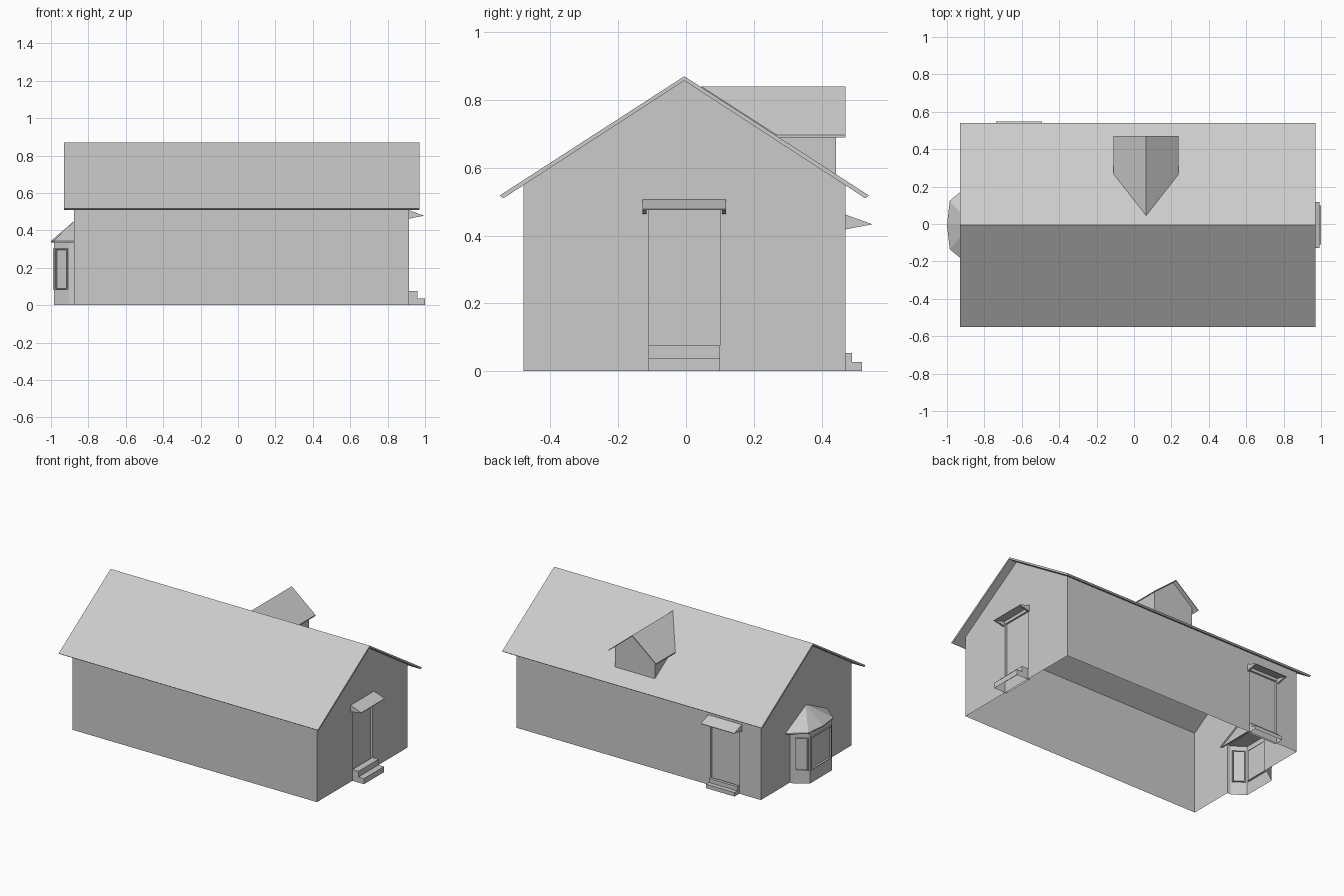
import bpy, bmesh
from math import pi
from mathutils import Matrix

if "Cube" in bpy.data.objects:
    bpy.data.objects.remove(bpy.data.objects["Cube"])


def make(name, verts, faces, mat=None):
    me = bpy.data.meshes.new(name)
    me.from_pydata(verts, [], faces)
    if mat:
        me.transform(mat)
    me.update()
    ob = bpy.data.objects.new(name, me)
    bpy.context.collection.objects.link(ob)
    return ob


def prism(name, pts, axis, a, b, mat=None, closed=True):
    """Sweep a profile along x or y from a to b; closed=False leaves the last side open."""
    n = len(pts)
    put = (lambda p, t: (t, p[0], p[1])) if axis == 'x' else (lambda p, t: (p[0], t, p[1]))
    verts = [put(p, t) for t in (a, b) for p in pts]
    faces = [(i, (i + 1) % n, (i + 1) % n + n, i + n) for i in range(n if closed else n - 1)]
    faces += [tuple(range(n))[::-1], tuple(range(n, 2 * n))]
    ob = make(name, verts, faces, mat)
    if closed:
        bm = bmesh.new()
        bm.from_mesh(ob.data)
        bmesh.ops.recalc_face_normals(bm, faces=bm.faces)
        bm.to_mesh(ob.data)
        bm.free()
    return ob


def wall(name, pts):
    return make(name, pts, [tuple(range(len(pts)))])


# Main dimensions
XL, XR, YF, YB, YC = -0.878, 0.915, -0.48, 0.47, -0.005
EAVE, APEX = 0.553, 0.86


# Walls: single-skin shell, open underneath, with openings for doors and bay
def gable(x, y0, y1, h):
    pts = [(YF, 0), (y0, 0), (y0, h), (y1, h), (y1, 0), (YB, 0), (YB, EAVE), (YC, APEX), (YF, EAVE)]
    return [(x, y, z) for y, z in pts]


wall("right_gable_wall", gable(XR, -0.11, 0.10, 0.475))
wall("left_gable_wall", gable(XL, -0.175, 0.165, 0.33)[::-1])
wall("front_wall", [(XL, YF, 0), (XR, YF, 0), (XR, YF, EAVE), (XL, YF, EAVE)])
wall("back_wall", [(x, YB, z) for x, z in [
    (XR, 0), (-0.51, 0), (-0.51, 0.43), (-0.72, 0.43), (-0.72, 0), (XL, 0), (XL, EAVE), (XR, EAVE)]])

# Main roof: thin folded slab
prism("main_roof", [(YC, 0.87), (YC + 0.545, 0.518), (YC + 0.534, 0.51), (YC, 0.857),
                    (YC - 0.534, 0.51), (YC - 0.545, 0.518)], 'x', -0.93, 0.97)


# Entrances: local x points out of the wall, local y runs along it
def entry(name, mat, h, half, steps, depth):
    r = 0.012
    make(name + "_door",
         [(x, y, z) for x in (0, -r) for y, z in ((-half, 0), (half, 0), (half, h), (-half, h))],
         [(4, 5, 6, 7), (0, 4, 7, 3), (5, 1, 2, 6), (7, 6, 2, 3)], mat)
    d1, h2, d2, h1 = steps
    # Hollow steps
    n = 6
    prof = [(0, 0), (0, h2), (d1, h2), (d1, h1), (d2, h1), (d2, 0)]
    prism(name + "_steps", prof, 'y', -half, half, mat, closed=False)
    # Sloping hood on two small brackets
    w = half + 0.018
    prism(name + "_hood", [(0, h + 0.032), (depth, h + 0.004), (depth, h), (0, h + 0.02)],
          'y', -w, w, mat)
    for s, side in ((-1, "a"), (1, "b")):
        a, b = sorted((s * w, s * (w - 0.012)))
        prism(name + "_bracket_" + side,
              [(0, h + 0.024), (depth * 0.95, h + 0.002), (0, h - 0.012)], 'y', a, b, mat)


entry("side_entry", Matrix.Translation((XR, -0.005, 0)), 0.475, 0.105,
      (0.045, 0.075, 0.085, 0.037), 0.078)
entry("back_entry", Matrix.Translation((-0.615, YB, 0)) @ Matrix.Rotation(pi / 2, 4, 'Z'),
      0.43, 0.105, (0.02, 0.053, 0.05, 0.026), 0.078)

# Bay window: panels with framed, recessed panes
plan = [(XL, 0.167), (-0.903, 0.165), (-0.985, 0.11), (-0.985, -0.12), (-0.903, -0.175), (XL, -0.177)]
levels = [0, 0.075, 0.312, 0.342]
n = len(plan)
verts = [(x, y, z) for z in levels for x, y in plan]
faces = [(k * n + i, k * n + i + 1, (k + 1) * n + i + 1, (k + 1) * n + i)
         for k in range(3) for i in range(n - 1)]
bay = make("bay_window", verts, faces)
bm = bmesh.new()
bm.from_mesh(bay.data)
bm.faces.ensure_lookup_table()
panes = [bm.faces[(n - 1) + i] for i in (1, 2, 3)]
bmesh.ops.inset_individual(bm, faces=panes, thickness=0.012, depth=0)
bmesh.ops.inset_individual(bm, faces=panes, thickness=0.003, depth=0.005)
bmesh.ops.inset_individual(bm, faces=panes, thickness=0.007, depth=0)
bmesh.ops.inset_individual(bm, faces=panes, thickness=0.001, depth=-0.012)
bm.to_mesh(bay.data)
bm.free()

# Bay roof: half cone of flat facets with a thin eave
rim = [(-0.87, 0.22), (-0.985, 0.125), (-1.0, -0.005), (-0.985, -0.135), (-0.87, -0.23)]
m = len(rim)
verts = [(x, y, 0.335) for x, y in rim] + [(x, y, 0.343) for x, y in rim] + [(-0.87, -0.005, 0.455)]
faces = [(i, i + 1, m + i + 1, m + i) for i in range(m - 1)]
faces += [(m + i, m + i + 1, 2 * m) for i in range(m - 1)]
faces.append(tuple(range(m))[::-1])
make("bay_roof", verts, faces)

# Dormer: walls run back into the main roof, folded roof tapers to a point
DX, W, DF = 0.065, 0.147, 0.443


def slope_z(y):
    return 0.87 - (y - YC) * 0.646


zb, ze, zp = slope_z(DF), 0.715, 0.835
yb = YC + (0.87 - ze) / 0.646
make("dormer_walls",
     [(DX - W, DF, zb), (DX + W, DF, zb), (DX + W, DF, ze), (DX, DF, zp), (DX - W, DF, ze),
      (DX - W, yb, ze), (DX + W, yb, ze)],
     [(4, 3, 2, 1, 0), (0, 5, 4), (1, 2, 6)])

H, RF, t = 0.174, 0.47, 0.007
top = [(0, 0.84), (1, 0.697)]
for s, side in ((-1, "left"), (1, "right")):
    outer = [(DX, RF, 0.84), (DX + s * H, RF, 0.697),
             (DX + s * H, 0.267, 0.697), (DX, 0.045, 0.84)]
    inner = [(x, y, z - t) for x, y, z in outer]
    faces = [(0, 1, 2, 3), (7, 6, 5, 4), (0, 4, 5, 1), (1, 5, 6, 2), (2, 6, 7, 3)]
    if s > 0:
        faces = [f[::-1] for f in faces]
    make("dormer_roof_" + side, outer + inner, [f[::-1] for f in faces])
